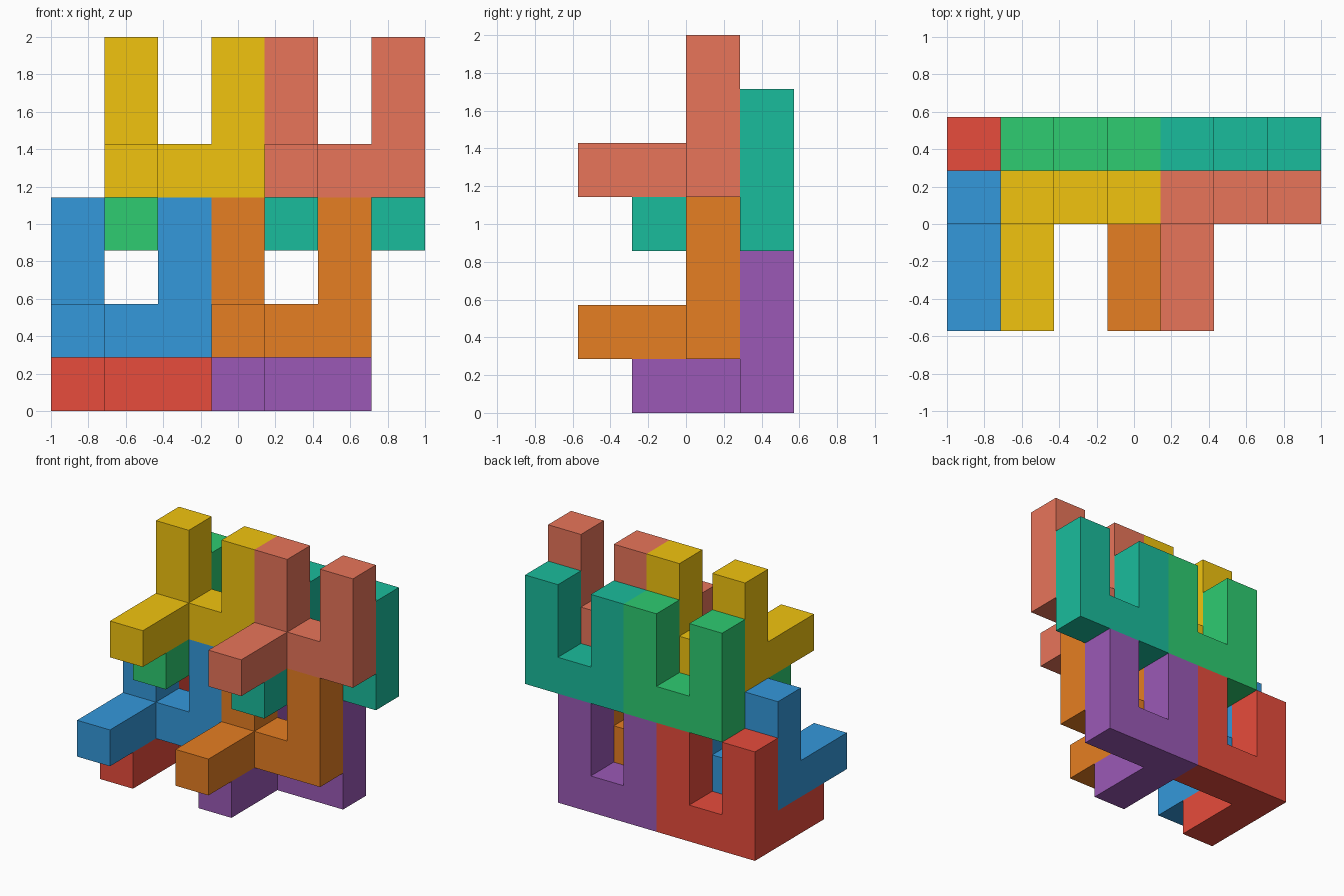
import bpy, bmesh
from mathutils import Color

if "Cube" in bpy.data.objects:
    bpy.data.objects.remove(bpy.data.objects["Cube"])

U = 2 / 7  # one cube cell


def fork_piece(name, hex_color, cell):
    """U-shaped fork, three cells wide and tall, with a two-cell arm toward the front."""
    bm = bmesh.new()
    # U profile: base row plus two prongs
    faces = []
    for x, z in [(0, 0), (1, 0), (2, 0), (0, 1), (0, 2), (2, 1), (2, 2)]:
        corners = [(x, z), (x + 1, z), (x + 1, z + 1), (x, z + 1)]
        faces.append(bm.faces.new([bm.verts.new((a * U, 0, b * U)) for a, b in corners]))
    bmesh.ops.remove_doubles(bm, verts=bm.verts[:], dist=0.001)
    # thickness
    ext = bmesh.ops.extrude_face_region(bm, geom=bm.faces[:])
    back = [v for v in ext["geom"] if isinstance(v, bmesh.types.BMVert)]
    bmesh.ops.translate(bm, verts=back, vec=(0, U, 0))
    # front arm from the lower-left cell
    bm.normal_update()
    corner = min((f for f in bm.faces if all(abs(v.co.y) < 0.001 for v in f.verts)),
                 key=lambda f: sum(f.calc_center_median()))
    arm = bmesh.ops.extrude_discrete_faces(bm, faces=[corner])["faces"][0]
    bmesh.ops.translate(bm, verts=arm.verts[:], vec=(0, -2 * U, 0))
    bmesh.ops.recalc_face_normals(bm, faces=bm.faces[:])

    mesh = bpy.data.meshes.new(name)
    bm.to_mesh(mesh)
    bm.free()
    rgb = [int(hex_color[i:i + 2], 16) / 255 for i in (0, 2, 4)]
    mat = bpy.data.materials.new(name + "_paint")
    mat.diffuse_color = (*Color(rgb).from_srgb_to_scene_linear(), 1)
    mat.use_nodes = True
    mat.node_tree.nodes["Principled BSDF"].inputs["Base Color"].default_value = mat.diffuse_color
    mesh.materials.append(mat)
    obj = bpy.data.objects.new(name, mesh)
    x, y, z = cell
    obj.location = (-1 + x * U, (y - 2) * U, z * U)
    bpy.context.collection.objects.link(obj)


# back layer
fork_piece("red_fork", "E74C3C", (0, 3, 0))
fork_piece("purple_fork", "9B59B6", (3, 3, 0))
fork_piece("green_fork", "2ECC71", (1, 3, 3))
fork_piece("teal_fork", "1ABC9C", (4, 3, 3))
# front layer
fork_piece("blue_fork", "3498DB", (0, 2, 1))
fork_piece("orange_fork", "E67E22", (3, 2, 1))
fork_piece("yellow_fork", "F1C40F", (1, 2, 4))
fork_piece("salmon_fork", "E8755A", (4, 2, 4))
